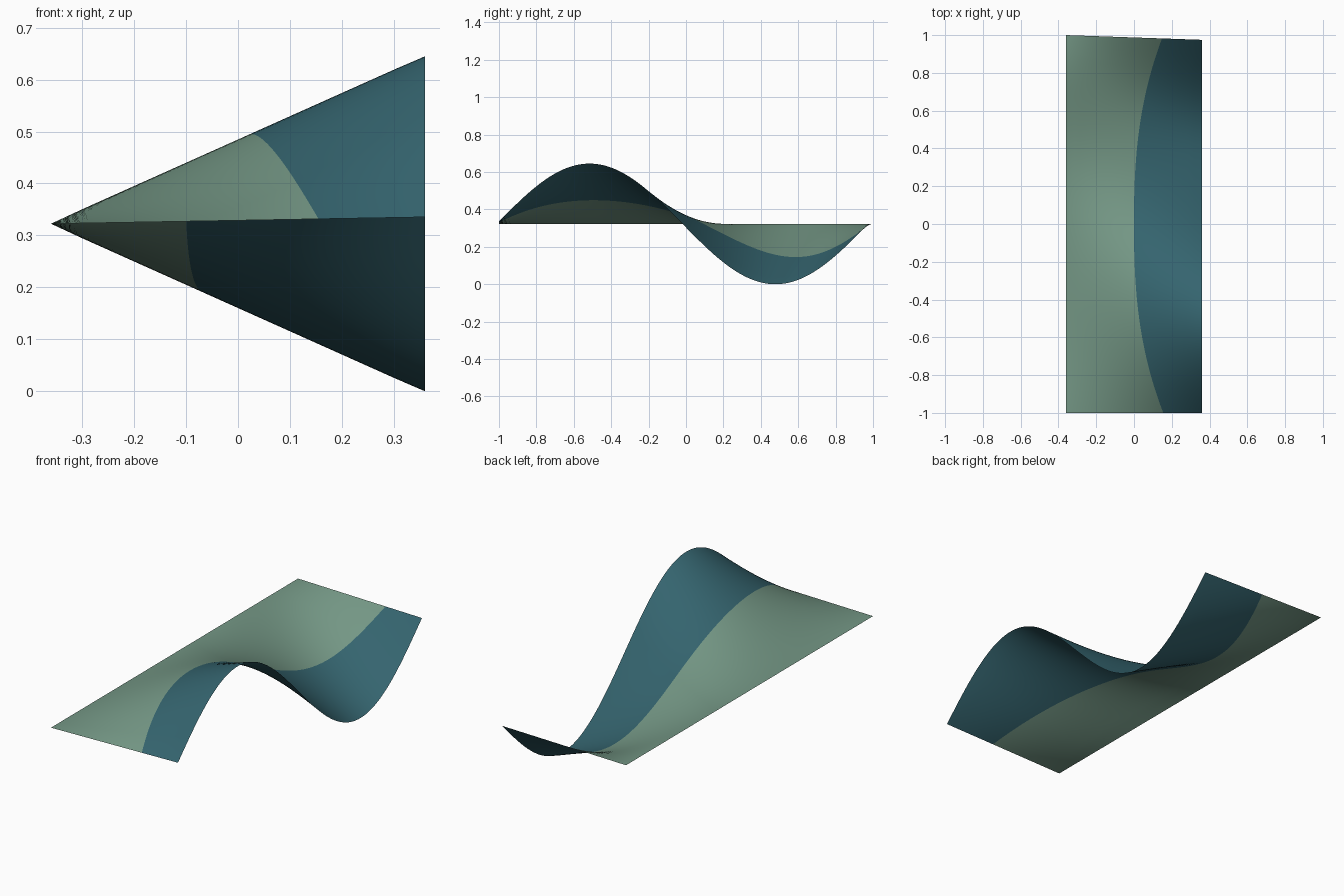
import bpy, math

if "Cube" in bpy.data.objects:
    bpy.data.objects.remove(bpy.data.objects["Cube"])

ROWS, COLS = 96, 24          # grid along y, and per colour band along x
HX, MID, AMP, GAP = 0.36, 0.3225, 0.3225, 0.002
SLANT = 0.21                 # how far the rulings lean along y mid-sheet


def material(name, rgb):
    m = bpy.data.materials.new(name)
    m.diffuse_color = (*rgb, 1)
    m.use_nodes = True
    m.node_tree.nodes["Principled BSDF"].inputs["Base Color"].default_value = m.diffuse_color
    return m


sage = material("sage green", (0.175, 0.310, 0.235))
teal = material("deep teal", (0.035, 0.128, 0.158))


def point(s, x, lift):
    """Ruled wave: flat straight edge at -x, one full wave at +x."""
    u = (x + HX) / (2 * HX)
    wave = math.sin(0.04 + s * (2 * math.pi - 0.04))
    rim = min(1, 12 * s, 12 * (1 - s), 12 * u, 12 * (1 - u))   # skins meet at rim
    y = -1 + s * (2 - 0.025 * u) + SLANT * math.sin(math.pi * s) * (1 - u)
    return (x, y, MID + AMP * wave * u + lift * rim)


def top_split(y):
    return 0.155 * abs(y) ** 2.5


def under_split(y):
    return -0.1 + (0.165 if y < 0 else 0.11) * abs(y) ** 2.4


def skin(name, split, lift, flip):
    verts, faces, mats = [], [], []
    n = 2 * COLS
    for i in range(ROWS + 1):
        s = i / ROWS
        b = 0
        for _ in range(6):          # find where this ruling meets the border
            b = split(point(s, b, 0)[1])
        for j in range(n + 1):
            # columns bend so that the middle one follows the colour border
            x = -HX + (b + HX) * j / COLS if j <= COLS else b + (HX - b) * (j - COLS) / COLS
            verts.append(point(s, x, lift))
    for i in range(ROWS):
        for j in range(n):
            a = i * (n + 1) + j
            f = (a, a + 1, a + n + 2, a + n + 1)
            faces.append(f[::-1] if flip else f)
            mats.append(0 if j < COLS else 1)
    me = bpy.data.meshes.new(name)
    me.from_pydata(verts, [], faces)
    me.materials.append(sage)
    me.materials.append(teal)
    for p, m in zip(me.polygons, mats):
        p.material_index = m
        p.use_smooth = True
    ob = bpy.data.objects.new(name, me)
    bpy.context.collection.objects.link(ob)


# upper and lower faces of the thin wavy sheet
skin("wave_sheet_top", top_split, GAP / 2, False)
skin("wave_sheet_underside", under_split, -GAP / 2, True)
